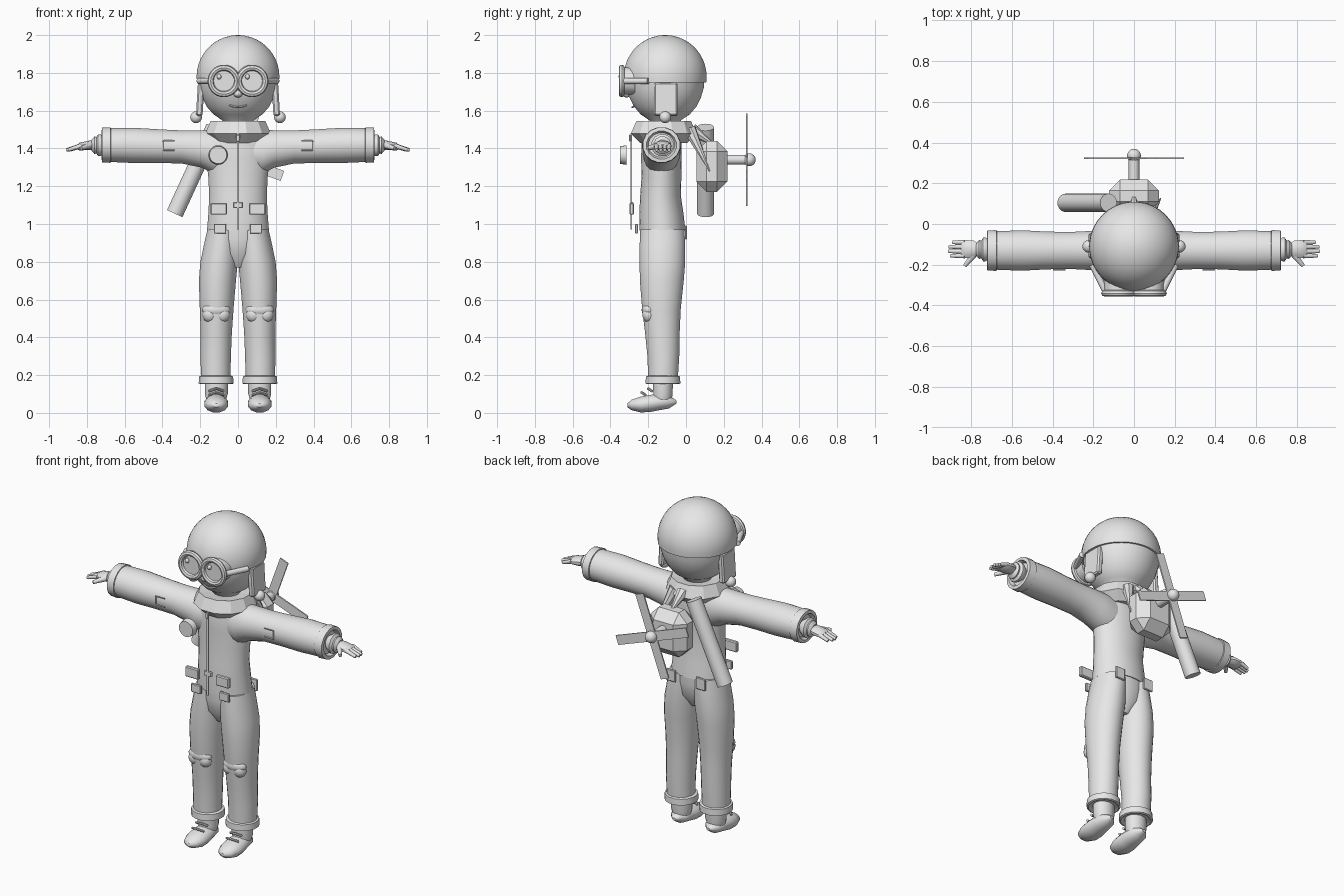
import bpy, bmesh, math
from mathutils import Vector, Matrix

if "Cube" in bpy.data.objects:
    bpy.data.objects.remove(bpy.data.objects["Cube"])

grey = bpy.data.materials.new("plain_grey")
grey.use_nodes = True
grey.diffuse_color = (0.8, 0.8, 0.8, 1)
grey.node_tree.nodes["Principled BSDF"].inputs["Base Color"].default_value = (0.8, 0.8, 0.8, 1)

SIDES = (("left", 1), ("right", -1))
MID = -0.13  # y of the body's centre line


def finish(name, bm, smooth=True):
    bmesh.ops.recalc_face_normals(bm, faces=bm.faces)
    mesh = bpy.data.meshes.new(name)
    bm.to_mesh(mesh)
    bm.free()
    mesh.materials.append(grey)
    obj = bpy.data.objects.new(name, mesh)
    bpy.context.collection.objects.link(obj)
    if smooth:
        bpy.ops.object.select_all(action='DESELECT')
        obj.select_set(True)
        bpy.context.view_layer.objects.active = obj
        bpy.ops.object.shade_smooth_by_angle(angle=math.radians(40))
    return obj


def loft(name, axis, rings, side=1, sides=24, smooth=True):
    """Skin ellipses (position, centre u, centre v, radius u, radius v) along an axis."""
    bm = bmesh.new()
    loops = []
    for pos, u, v, ru, rv in rings:
        loop = []
        for i in range(sides):
            a = math.tau * (i + 0.5) / sides
            p, q = u + ru * math.cos(a), v + rv * math.sin(a)
            x, y, z = {"x": (pos, p, q), "y": (p, pos, q), "z": (p, q, pos)}[axis]
            loop.append(bm.verts.new((x * side, y, z)))
        loops.append(loop)
    for low, high in zip(loops, loops[1:]):
        for i in range(sides):
            j = (i + 1) % sides
            bm.faces.new((low[i], low[j], high[j], high[i]))
    bm.faces.new(loops[0])
    bm.faces.new(loops[-1])
    return finish(name, bm, smooth)


def box(name, centre, size, bevel=0.0, tilt=0.0):
    bm = bmesh.new()
    bmesh.ops.create_cube(bm, size=1)
    bmesh.ops.scale(bm, vec=size, verts=bm.verts)
    if bevel:
        bmesh.ops.bevel(bm, geom=bm.edges[:], offset=bevel, segments=1, affect='EDGES')
    turn = Matrix.Translation(centre) @ Matrix.Rotation(tilt, 4, 'Y')
    bmesh.ops.transform(bm, matrix=turn, verts=bm.verts)
    return finish(name, bm, False)


def ball(name, centre, size):
    bm = bmesh.new()
    bmesh.ops.create_uvsphere(bm, u_segments=20, v_segments=12, radius=1)
    bmesh.ops.scale(bm, vec=size, verts=bm.verts)
    bmesh.ops.translate(bm, vec=centre, verts=bm.verts)
    return finish(name, bm)


def rod(name, points, r1, r2=None, sides=16):
    """Round bars joining the points, tapering from r1 to r2 on each bar."""
    bm = bmesh.new()
    for a, b in zip(points, points[1:]):
        a, b = Vector(a), Vector(b)
        turn = (b - a).to_track_quat('Z', 'Y').to_matrix().to_4x4()
        bmesh.ops.create_cone(bm, cap_ends=True, segments=sides, radius1=r1,
                              radius2=r1 if r2 is None else r2, depth=(b - a).length,
                              matrix=Matrix.Translation((a + b) / 2) @ turn)
    return finish(name, bm)


def ring(name, centre, major, minor):
    """Torus facing the front."""
    x, y, z = centre
    bm = bmesh.new()
    n, m = 28, 8
    grid = []
    for i in range(n):
        a = math.tau * i / n
        row = []
        for j in range(m):
            b = math.tau * j / m
            r = major + minor * math.cos(b)
            row.append(bm.verts.new((x + r * math.cos(a), y + minor * math.sin(b), z + r * math.sin(a))))
        grid.append(row)
    for i in range(n):
        for j in range(m):
            k, l = (i + 1) % n, (j + 1) % m
            bm.faces.new((grid[i][j], grid[k][j], grid[k][l], grid[i][l]))
    return finish(name, bm)


# Head, helmet and face
HY = -0.11
loft("head", "z", [(z, 0, HY, r, r) for z, r in (
    (1.5, 0.06), (1.55, 0.085), (1.58, 0.13), (1.62, 0.165), (1.67, 0.19), (1.72, 0.205), (1.78, 0.21))], sides=32)
dome = [math.radians(a) for a in range(-8, 90, 8)]
loft("helmet", "z", [(1.78 + 0.22 * math.sin(a), 0, HY, 0.22 * math.cos(a), 0.22 * math.cos(a)) for a in dome], sides=36)
ball("nose", (0, -0.315, 1.69), (0.024, 0.024, 0.02))
rod("mouth", [(x, -0.285 + abs(x) * 0.3, 1.618 + 6 * x * x) for x in (-0.045, -0.022, 0, 0.022, 0.045)], 0.005, sides=8)
rod("goggle_bridge", [(-0.02, -0.335, 1.76), (0.02, -0.335, 1.76)], 0.014)
for label, s in SIDES:
    x = 0.075 * s
    rod(label + "_goggle_cup", [(x, -0.27, 1.757), (x, -0.34, 1.757)], 0.072, sides=28)
    ring(label + "_goggle_rim", (x, -0.34, 1.757), 0.07, 0.016)
    ball(label + "_lens_glint", (x - 0.025, -0.345, 1.78), (0.012, 0.012, 0.014))
    rod(label + "_goggle_strap", [(0.14 * s, -0.33, 1.757), (0.205 * s, -0.2, 1.757)], 0.016)
    box(label + "_ear_flap", (0.2 * s, -0.107, 1.66), (0.035, 0.125, 0.175), 0.008, -0.06 * s)
    ball(label + "_flap_bobble", (0.222 * s, HY, 1.565), (0.031, 0.031, 0.031))

# Jacket body, pelvis and collar
loft("jacket", "z", [(z, 0, MID + dy, rx, ry) for z, dy, rx, ry in (
    (0.965, 0.005, 0.165, 0.122), (1.05, 0, 0.158, 0.118), (1.15, -0.005, 0.153, 0.108), (1.25, 0, 0.158, 0.106),
    (1.35, 0, 0.17, 0.108), (1.44, 0, 0.17, 0.106), (1.49, 0, 0.15, 0.095), (1.52, 0, 0.1, 0.08))], sides=32)
loft("pelvis", "z", [(0.77, 0, -0.125, 0.04, 0.06), (0.84, 0, -0.125, 0.13, 0.105), (0.92, 0, -0.125, 0.158, 0.117),
                     (0.99, 0, -0.125, 0.155, 0.117)])
loft("collar", "z", [(z, 0, -0.118, r, r) for z, r in (
    (1.43, 0.13), (1.478, 0.18), (1.545, 0.15), (1.535, 0.08))], sides=12, smooth=False)
box("zip", (0, -0.29, 1.225), (0.012, 0.006, 0.51))
box("zip_pull", (0, -0.296, 1.455), (0.02, 0.01, 0.035), 0.003)
rod("chest_badge", [(-0.105, -0.315, 1.365), (-0.105, -0.35, 1.365)], 0.052, 0.046, sides=20)
box("belt_buckle", (0, -0.285, 1.1), (0.052, 0.015, 0.032), 0.004)

# Limbs, mirrored
for label, s in SIDES:
    box(label + "_front_pouch", (0.102 * s, -0.288, 1.08), (0.088, 0.024, 0.062), 0.005)
    box(label + "_front_tab", (0.095 * s, -0.262, 0.975), (0.065, 0.016, 0.052), 0.004)
    box(label + "_back_tab", (0.1 * s, 0, 0.955), (0.065, 0.012, 0.072), 0.004)

    # Sleeve, cuff and glove
    loft(label + "_sleeve", "x", [(x, MID, z, ry, rz) for x, z, ry, rz in (
        (0.05, 1.38, 0.09, 0.115), (0.13, 1.382, 0.1, 0.118), (0.19, 1.397, 0.098, 0.1), (0.3, 1.408, 0.092, 0.088),
        (0.42, 1.412, 0.093, 0.09), (0.55, 1.416, 0.1, 0.094), (0.68, 1.418, 0.095, 0.09))], s)
    loft(label + "_sleeve_cuff", "x", [(x, MID, 1.418, r, r * 0.94) for x, r in (
        (0.672, 0.092), (0.675, 0.102), (0.72, 0.1), (0.722, 0.08), (0.7, 0.07))], s, 16)
    loft(label + "_glove_cuff", "x", [(x, -0.125, 1.417, r, r) for x, r in (
        (0.7, 0.04), (0.728, 0.06), (0.74, 0.06), (0.75, 0.045), (0.76, 0.048), (0.775, 0.03))], s, 12)
    loft(label + "_palm", "x", [(0.765, -0.123, 1.417, 0.03, 0.024), (0.79, -0.123, 1.416, 0.045, 0.025),
                                (0.84, -0.123, 1.41, 0.046, 0.02), (0.85, -0.123, 1.408, 0.04, 0.013)], s, 10)
    for i, tip in enumerate((0.89, 0.908, 0.91, 0.9)):
        y = -0.09 - 0.022 * i
        rod(f"{label}_finger_{i + 1}", [(0.83 * s, y, 1.414), (tip * s, y, 1.392)], 0.013, 0.009, 10)
    rod(label + "_thumb", [(0.785 * s, -0.15, 1.415), (0.83 * s, -0.205, 1.4)], 0.017, 0.01, 10)
    rod(label + "_sleeve_pocket", [(x * s, -0.225, z) for x, z in (
        (0.335, 1.44), (0.395, 1.44), (0.395, 1.39), (0.335, 1.39))], 0.004, sides=6)

    # Trouser leg, turn-up and knee patch
    loft(label + "_trouser_leg", "z", [(z, cx, cy, rx, ry) for z, cx, cy, rx, ry in (
        (0.16, 0.118, -0.122, 0.078, 0.078), (0.3, 0.118, -0.12, 0.081, 0.085), (0.42, 0.115, -0.125, 0.083, 0.092),
        (0.55, 0.113, -0.13, 0.09, 0.103), (0.7, 0.109, -0.128, 0.099, 0.117), (0.8, 0.1, -0.125, 0.1, 0.122),
        (0.9, 0.087, -0.125, 0.092, 0.121), (0.97, 0.08, -0.125, 0.083, 0.118))], s)
    loft(label + "_turn_up", "z", [(z, 0.116, -0.122, r, r) for z, r in (
        (0.165, 0.06), (0.152, 0.085), (0.156, 0.094), (0.193, 0.092), (0.198, 0.078))], s, 16)
    ball(label + "_knee_patch", (0.115 * s, -0.195, 0.545), (0.075, 0.04, 0.04))
    for dx in (-0.033, 0.033):
        ball(label + "_knee_lobe", ((0.115 + dx) * s, -0.195, 0.52), (0.04, 0.036, 0.042))
    rod(label + "_shin_seam", [((0.118 + 0.07 * t) * s, -0.2 + 0.05 * t * t, 0.323)
                               for t in (-1, -0.5, 0, 0.5, 1)], 0.006, sides=8)

    # Sock, shoe and laces
    loft(label + "_sock", "z", [(0.06, 0.115, -0.125, 0.05, 0.05), (0.1, 0.115, -0.122, 0.062, 0.052),
                                (0.17, 0.115, -0.122, 0.062, 0.054)], s, 16)
    loft(label + "_shoe", "y", [(y, 0.115, z, rx, rz) for y, z, rx, rz in (
        (-0.31, 0.04, 0.015, 0.01), (-0.29, 0.042, 0.045, 0.028), (-0.24, 0.044, 0.064, 0.043), (-0.19, 0.05, 0.065, 0.047),
        (-0.14, 0.057, 0.058, 0.044), (-0.09, 0.058, 0.05, 0.036), (-0.05, 0.058, 0.012, 0.008))], s, 12)
    for i in range(2):
        y, z = -0.235 + 0.035 * i, 0.095 + 0.02 * i
        rod(f"{label}_lace_{i + 1}", [(0.075 * s, y + 0.02, z), (0.115 * s, y, z + 0.014), (0.155 * s, y + 0.02, z)], 0.007, sides=8)

# Scarf tails on the back
rod("scarf_tail_long", [(0.06, 0.02, 1.5), (0.13, 0.125, 1.28)], 0.035, 0.003, 8)
rod("scarf_tail_short", [(0, 0.03, 1.5), (0, 0.16, 1.41)], 0.035, 0.003, 8)

# Backpack with propeller, and the slung tube
box("backpack", (0, 0.137, 1.305), (0.245, 0.165, 0.27), 0.055)
rod("propeller_shaft", [(0, 0.2, 1.34), (0, 0.33, 1.34)], 0.026)
ball("propeller_hub", (0, 0.335, 1.34), (0.034, 0.034, 0.034))
for i in range(2):
    box(f"propeller_blade_{i + 1}", (0, 0.322, 1.34), (0.5, 0.008, 0.056), tilt=math.radians(20 + 90 * i))
rod("slung_tube", [(-0.125, 0.104, 1.512), (-0.335, 0.104, 1.055)], 0.045, sides=24)
